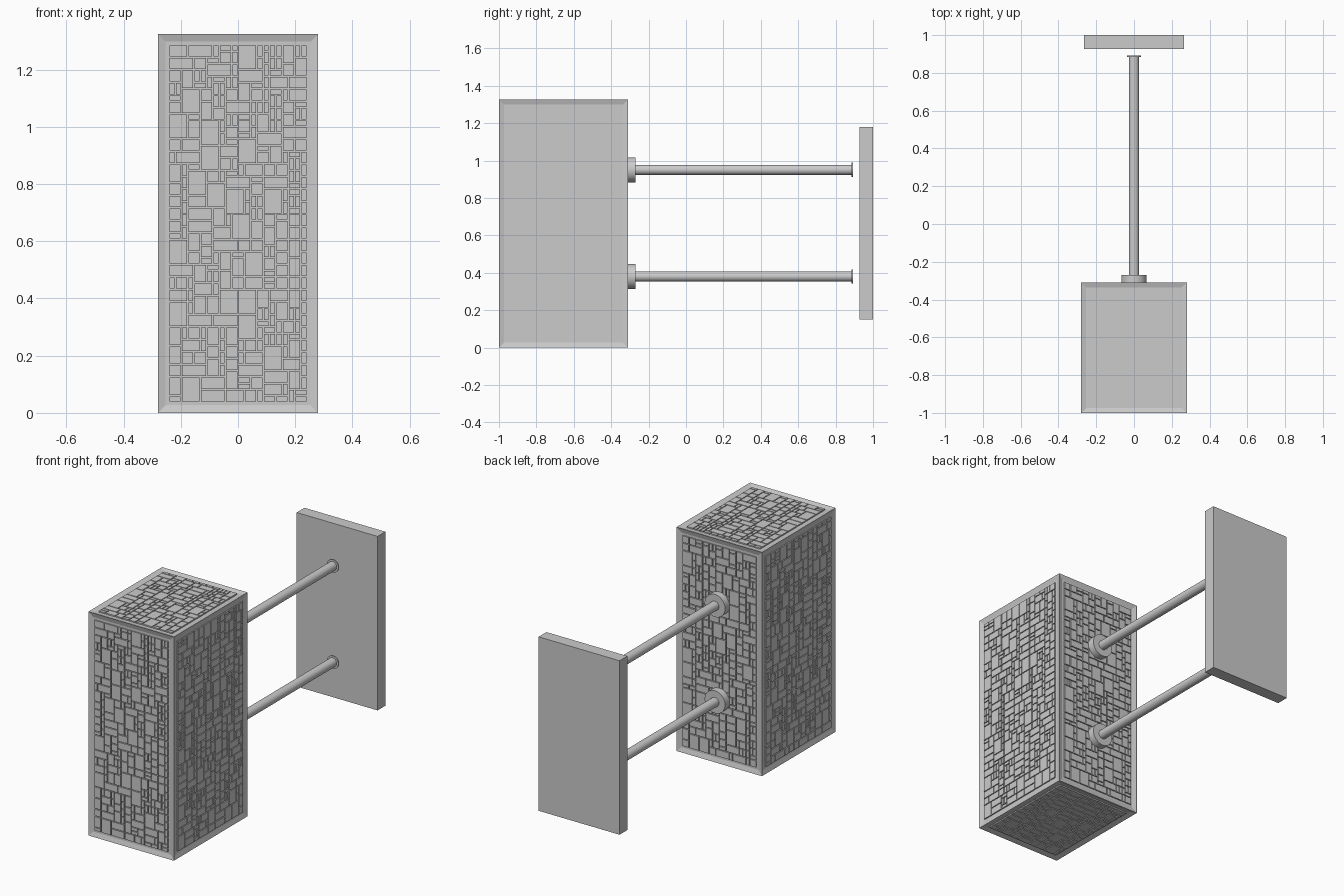
import bpy
import bmesh
import random
from mathutils import Vector, Matrix

random.seed(7)
if "Cube" in bpy.data.objects:
    bpy.data.objects.remove(bpy.data.objects["Cube"], do_unlink=True)

BLOCK_LO = Vector((-0.28, -1.0, 0.0))
BLOCK_HI = Vector((0.28, -0.31, 1.325))
MARGIN, DEPTH = 0.038, 0.008      # border width and recess depth
CELL, JOINT = 0.022, 0.0025       # stone grid size and half joint width


def finish(name, bm):
    mesh = bpy.data.meshes.new(name)
    bm.to_mesh(mesh)
    bm.free()
    obj = bpy.data.objects.new(name, mesh)
    bpy.context.collection.objects.link(obj)
    return obj


def box_bmesh(lo, hi):
    bm = bmesh.new()
    size = hi - lo
    bmesh.ops.create_cube(bm, size=1, matrix=Matrix.Translation((lo + hi) / 2)
                          @ Matrix.Diagonal((*size, 1)))
    return bm


def rod_part(name, radius, y0, y1, z, sides=32):
    bpy.ops.mesh.primitive_cylinder_add(
        vertices=sides, radius=radius, depth=y1 - y0,
        location=(0, (y0 + y1) / 2, z), rotation=(1.5707963, 0, 0))
    obj = bpy.context.object
    obj.name = name
    bpy.ops.object.shade_smooth_by_angle()
    return obj


def stone_layout(cols, rows):
    """Fill a grid with mixed stones; yields column, row, width, height."""
    used = set()
    shapes = [(4, 2), (4, 2), (2, 2), (2, 2), (3, 2), (3, 4), (2, 3), (1, 2), (2, 1)]
    for r in range(rows):
        for c in range(cols):
            if (c, r) in used:
                continue
            options = random.sample(shapes, len(shapes)) + [(2, 1), (1, 2), (1, 1)]
            for w, h in options:
                cells = {(c + i, r + j) for i in range(w) for j in range(h)}
                if c + w <= cols and r + h <= rows and not cells & used:
                    used |= cells
                    yield c, r, w, h
                    break


def add_stone(bm, origin, u, v, n, w, h):
    """Raised stone with an open back."""
    base = [origin, origin + u * w, origin + u * w + v * h, origin + v * h]
    low = [bm.verts.new(p) for p in base]
    top = [bm.verts.new(p + n * (DEPTH - 0.0005)) for p in base]
    bm.faces.new(top)
    for i in range(4):
        j = (i + 1) % 4
        bm.faces.new((low[i], low[j], top[j], top[i]))


# Block with a shallow recessed panel on every side
bm = box_bmesh(BLOCK_LO, BLOCK_HI)
bmesh.ops.inset_individual(bm, faces=bm.faces[:], thickness=MARGIN, depth=-DEPTH)
finish("block", bm)

# Stonework filling the six panels
center, half = (BLOCK_LO + BLOCK_HI) / 2, (BLOCK_HI - BLOCK_LO) / 2
panels = [("left", (0, 1, 0), (0, 0, 1)), ("right", (0, -1, 0), (0, 0, 1)),
          ("front", (1, 0, 0), (0, 0, 1)), ("back", (-1, 0, 0), (0, 0, 1)),
          ("top", (1, 0, 0), (0, 1, 0)), ("bottom", (-1, 0, 0), (0, 1, 0))]
for side, u, v in panels:
    u, v = Vector(u), Vector(v)
    n = u.cross(v)
    reach = [sum(abs(a) * b for a, b in zip(axis, half)) for axis in (u, v, n)]
    width, height = 2 * (reach[0] - MARGIN), 2 * (reach[1] - MARGIN)
    cols, rows = round(width / CELL), round(height / CELL)
    cu, cv = width / cols, height / rows
    corner = center + n * (reach[2] - DEPTH) - u * width / 2 - v * height / 2
    bm = bmesh.new()
    for c, r, w, h in stone_layout(cols, rows):
        start = corner + u * (c * cu + JOINT) + v * (r * cv + JOINT)
        add_stone(bm, start, u, v, n, w * cu - 2 * JOINT, h * cv - 2 * JOINT)
    finish(side + "_stonework", bm)

# Two horizontal rods with a collar at the block and a thin end lip
for label, z in (("lower", 0.38), ("upper", 0.95)):
    rod_part(label + "_collar", 0.067, -0.32, -0.27, z)
    rod_part(label + "_rod", 0.027, -0.32, 0.89, z)
    rod_part(label + "_rod_lip", 0.038, 0.885, 0.892, z)

# Flat plate standing off the rod ends
finish("back_plate", box_bmesh(Vector((-0.265, 0.927, 0.15)), Vector((0.265, 1.0, 1.18))))
